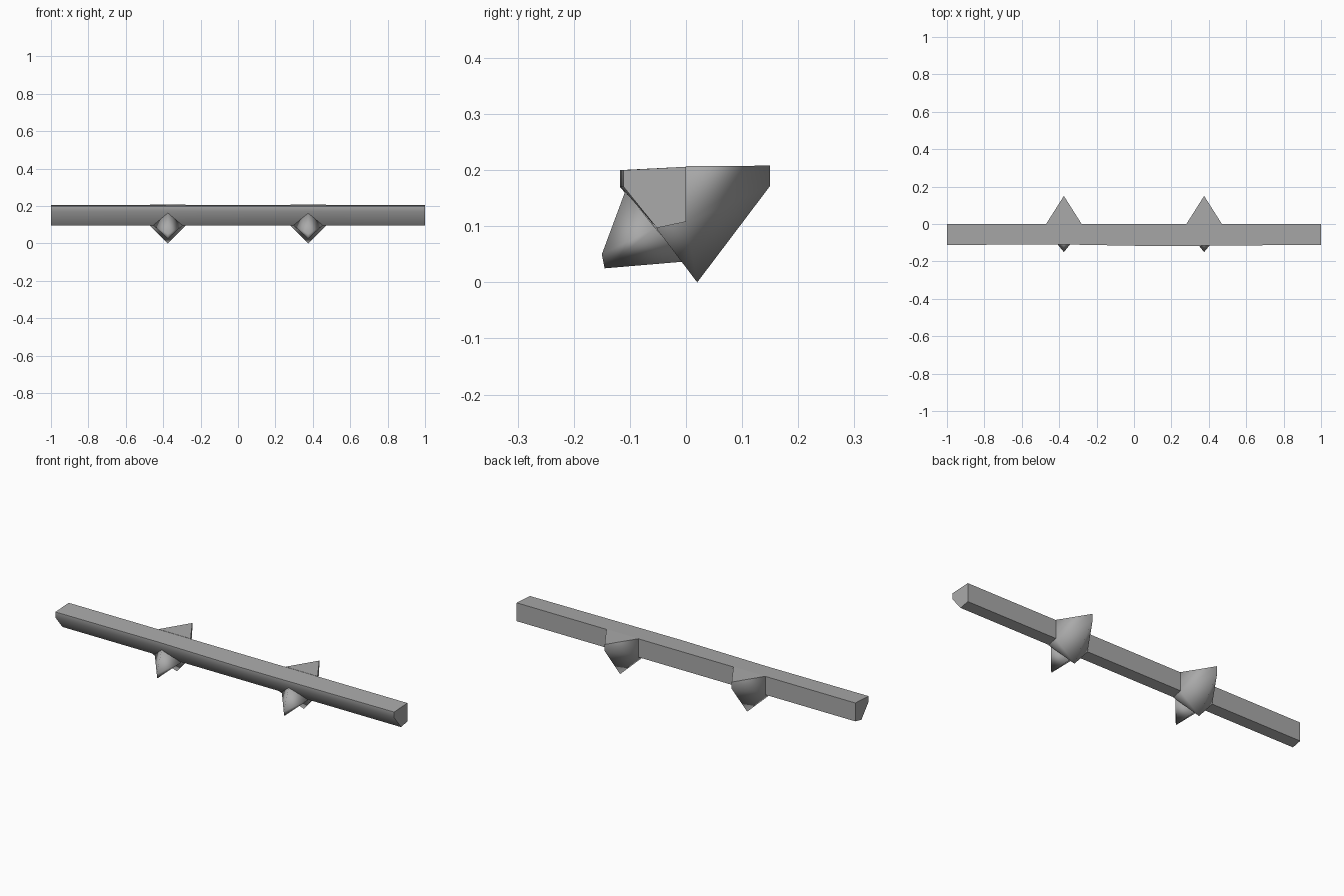
import bpy
import bmesh

cube = bpy.data.objects.get("Cube")
if cube:
    bpy.data.objects.remove(cube, do_unlink=True)

grey = bpy.data.materials.new("plain grey")
grey.use_nodes = True
COLOR = (0.4, 0.4, 0.4, 1)
grey.diffuse_color = COLOR
grey.node_tree.nodes["Principled BSDF"].inputs["Base Color"].default_value = COLOR


def finish(name, bm, is_soft):
    """Smooth shading, with every edge sharp except those the rule accepts."""
    bmesh.ops.recalc_face_normals(bm, faces=bm.faces)
    for f in bm.faces:
        f.smooth = True
    for e in bm.edges:
        e.smooth = is_soft(e)
    mesh = bpy.data.meshes.new(name)
    bm.to_mesh(mesh)
    bm.free()
    mesh.materials.append(grey)
    obj = bpy.data.objects.new(name, mesh)
    bpy.context.collection.objects.link(obj)
    return obj


def hull(name, points, x):
    """Convex solid from half of its points, mirrored about x."""
    bm = bmesh.new()
    for px, y, z in points:
        for side in ((-1, 1) if px else (1,)):
            bm.verts.new((x + side * px, y, z))
    bmesh.ops.convex_hull(bm, input=bm.verts)
    bmesh.ops.dissolve_limit(bm, angle_limit=0.02, verts=bm.verts, edges=bm.edges)

    def soft(e):
        # the centre ridge and the edges of the side faces stay soft
        return (len(e.link_faces) == 2 and all(f.normal.z < 0.8 for f in e.link_faces)
                and e.calc_face_angle(0) < 2.1)
    return finish(name, bm, soft)


# Long bar: one cross-section lofted along x, its front wavering slightly
profile = [(0, 0.206), (-0.112, 0.2), (-0.112, 0.17), (-0.052, 0.097), (0, 0.108)]
stations = [(-1, 0), (-0.4, 0.003), (0.1, -0.006), (0.4, -0.004), (1, 0.001)]
bm = bmesh.new()
rings = [[bm.verts.new((x, y + (shift if y < -0.1 else 0), z)) for y, z in profile]
         for x, shift in stations]
for a, b in zip(rings, rings[1:]):
    for i in range(len(profile)):
        j = (i + 1) % len(profile)
        bm.faces.new((a[i], a[j], b[j], b[i]))
bm.faces.new(rings[0])
bm.faces.new(rings[-1])
finish("long_bar", bm, lambda e: e.calc_face_angle(0) < 0.9)

# Back brackets and front spikes, one pair on each side
bracket = [(0.095, 0, 0.207), (0.095, 0, 0.106), (0.095, -0.052, 0.095),
           (0, 0.15, 0.208), (0, 0.15, 0.172), (0, 0.02, 0)]
spike = [(0, -0.108, 0.163), (0.078, -0.055, 0.097), (0, -0.003, 0.037),
         (0, -0.15, 0.05), (0, -0.145, 0.025)]
for side, x in (("right", -0.375), ("left", 0.375)):
    hull(side + "_back_bracket", bracket, x)
    hull(side + "_front_spike", spike, x)
